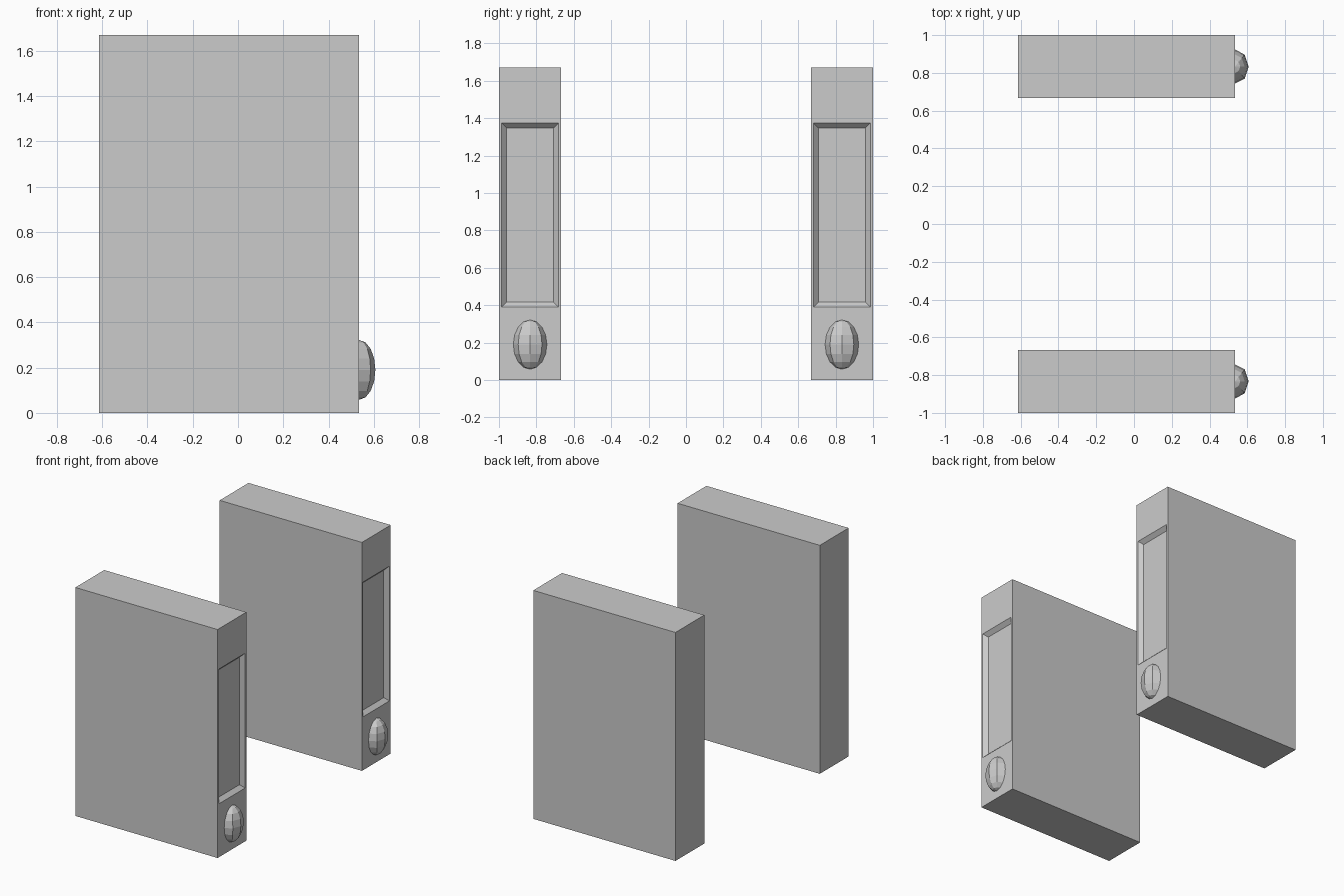
import bpy, bmesh
from mathutils import Vector, Matrix

if "Cube" in bpy.data.objects:
    bpy.data.objects.remove(bpy.data.objects["Cube"])

X0, X1, H = -0.615, 0.535, 1.67
W, YC = 0.333, 0.8335          # panel thickness and centre offset
Z_LO, Z_HI = 0.39, 1.375       # recess opening
BEVEL, DEPTH = 0.027, 0.028


def make_object(name, bm, y):
    mesh = bpy.data.meshes.new(name)
    bm.to_mesh(mesh)
    bm.free()
    ob = bpy.data.objects.new(name, mesh)
    ob.location.y = y
    bpy.context.collection.objects.link(ob)
    return ob


def inset_to(bm, face, x, half_y, z_lo, z_hi):
    """Inset a face, then fit the inner loop to a rectangle at depth x."""
    bmesh.ops.inset_region(bm, faces=[face], thickness=0.005)
    c = face.calc_center_median()
    for v in face.verts:
        v.co = Vector((x, half_y if v.co.y > c.y else -half_y,
                       z_hi if v.co.z > c.z else z_lo))


def side_panel(name, y):
    bm = bmesh.new()
    bmesh.ops.create_cube(bm, size=1, matrix=Matrix.Translation(((X0 + X1) / 2, 0, H / 2))
                          @ Matrix.Diagonal((X1 - X0, W, H, 1)))
    face = max(bm.faces, key=lambda f: f.calc_center_median().x)
    half = W / 2 - 0.014
    # Flat frame, then sloped rim down to the recessed floor
    inset_to(bm, face, X1, half, Z_LO, Z_HI)
    inset_to(bm, face, X1 - DEPTH, half - BEVEL, Z_LO + BEVEL, Z_HI - BEVEL)
    return make_object(name, bm, y)


def oval_knob(name, y):
    bm = bmesh.new()
    bmesh.ops.create_uvsphere(bm, u_segments=8, v_segments=8, radius=1,
                              matrix=Matrix.Translation((X1, 0, 0.19))
                              @ Matrix.Diagonal((0.072, 0.09, 0.132, 1)))
    # Keep only the half that stands proud of the panel
    bmesh.ops.bisect_plane(bm, geom=bm.verts[:] + bm.edges[:] + bm.faces[:],
                           plane_co=(X1, 0, 0), plane_no=(1, 0, 0), clear_inner=True)
    return make_object(name, bm, y)


for label, side in (("front", -1), ("back", 1)):
    side_panel(label + "_armrest", side * YC)
    oval_knob(label + "_knob", side * YC)
